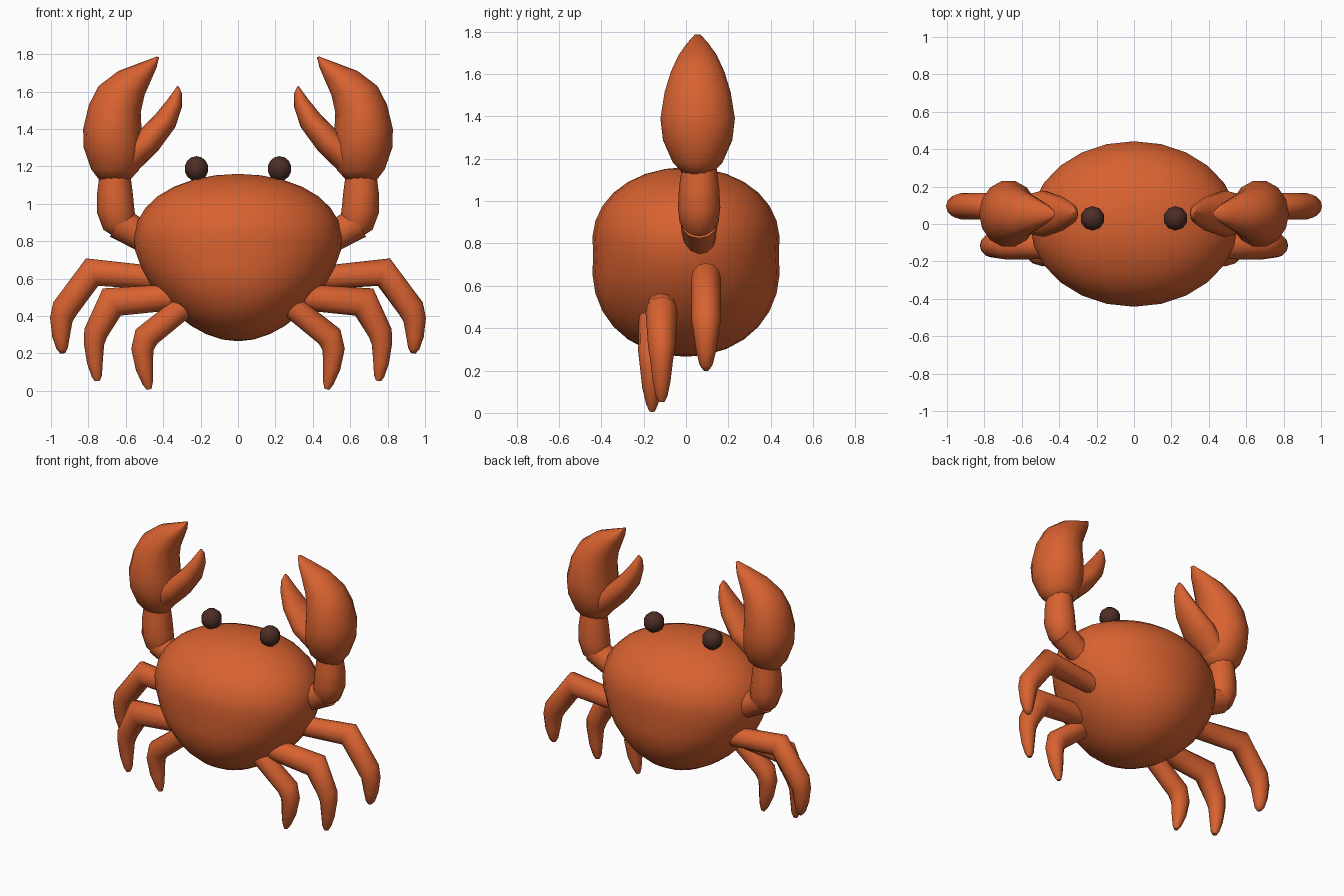
import bpy, bmesh, math
from mathutils import Vector

if "Cube" in bpy.data.objects:
    bpy.data.objects.remove(bpy.data.objects["Cube"])


def material(name, rgb):
    m = bpy.data.materials.new(name)
    m.diffuse_color = (*rgb, 1)
    m.use_nodes = True
    m.node_tree.nodes["Principled BSDF"].inputs["Base Color"].default_value = m.diffuse_color
    return m


SHELL = material("orange shell", (0.69, 0.122, 0.030))
DARK = material("dark brown", (0.072, 0.026, 0.019))


def finish(name, bm, mat, angle=60):
    bmesh.ops.recalc_face_normals(bm, faces=bm.faces)
    mesh = bpy.data.meshes.new(name)
    bm.to_mesh(mesh)
    bm.free()
    mesh.materials.append(mat)
    ob = bpy.data.objects.new(name, mesh)
    bpy.context.collection.objects.link(ob)
    bpy.ops.object.select_all(action='DESELECT')
    ob.select_set(True)
    bpy.context.view_layer.objects.active = ob
    bpy.ops.object.shade_smooth_by_angle(angle=math.radians(angle))
    return ob


def loft(name, rings, sides):
    """Skin elliptical rings (centre, half axis in xz, half depth in y), on both sides."""
    for label, s in (("right", 1), ("left", -1)):
        bm = bmesh.new()
        rows = []
        for c, u, d in rings:
            row = []
            for i in range(sides):
                a = 2 * math.pi * i / sides
                p = c + u * math.cos(a) + Vector((0, d * math.sin(a), 0))
                row.append(bm.verts.new((s * p.x, p.y, p.z)))
            rows.append(row)
        for r0, r1 in zip(rows, rows[1:]):
            for i in range(sides):
                j = (i + 1) % sides
                bm.faces.new((r0[i], r0[j], r1[j], r1[i]))
        bm.faces.new(rows[0])
        bm.faces.new(rows[-1])
        finish(f"{label}_{name}", bm, SHELL)


def limb(name, y, path, sides=12):
    """Round tube along (x, z, radius) points with mitred joints."""
    pts = [Vector((x, y, z)) for x, z, r in path]
    rings = []
    for i, p in enumerate(pts):
        d0 = (p - pts[max(i - 1, 0)]).normalized()
        d1 = (pts[min(i + 1, len(pts) - 1)] - p).normalized()
        t = (d0 + d1).normalized()
        mitre = max(t.dot(d1 if d1.length else d0), 0.7)
        r = path[i][2]
        rings.append((p, Vector((-t.z, 0, t.x)) * (r / mitre), r))
    loft(name, rings, sides)


def pincer(name, y, stations, sides=14):
    """Claw finger from (inner x, inner z, outer x, outer z, half depth) stations."""
    rings = []
    for ix, iz, ox, oz, d in stations:
        a, b = Vector((ix, y, iz)), Vector((ox, y, oz))
        rings.append(((a + b) / 2, (b - a) / 2, d))
    loft(name, rings, sides)


# Body: egg-shaped shell, narrower below
bm = bmesh.new()
bmesh.ops.create_uvsphere(bm, u_segments=24, v_segments=16, radius=1)
for v in bm.verts:
    x, y, z = v.co
    fx = 1 + 0.15 * z if z > 0 else 1 + 0.22 * z
    fy = 1 + 0.15 * abs(z)
    v.co = (0.55 * x * fx, 0.438 * y * fy, 0.75 + z * (0.41 if z > 0 else 0.485))
finish("body", bm, SHELL)

# Eyes
for label, s in (("right", 1), ("left", -1)):
    bm = bmesh.new()
    bmesh.ops.create_uvsphere(bm, u_segments=10, v_segments=7, radius=0.067)
    bmesh.ops.translate(bm, verts=bm.verts, vec=(s * 0.222, 0.03, 1.188))
    finish(f"{label}_eye", bm, DARK)

# Walking legs
limb("upper_leg", 0.095, [(0.40, 0.60, 0.062), (0.78, 0.635, 0.070), (0.925, 0.44, 0.070),
                          (0.945, 0.38, 0.060), (0.946, 0.29, 0.047), (0.940, 0.225, 0.030),
                          (0.936, 0.20, 0.012)])
limb("middle_leg", -0.115, [(0.36, 0.50, 0.070), (0.675, 0.475, 0.076), (0.76, 0.31, 0.064),
                            (0.770, 0.25, 0.054), (0.765, 0.15, 0.042), (0.755, 0.08, 0.028),
                            (0.752, 0.053, 0.014)])
limb("lower_leg", -0.16, [(0.24, 0.49, 0.062), (0.49, 0.29, 0.066), (0.512, 0.22, 0.058),
                          (0.500, 0.12, 0.047), (0.483, 0.04, 0.028), (0.475, 0.008, 0.013)])

# Arms: forearm stub from the body, then a thicker upright wrist
limb("arm", 0.062, [(0.40, 0.765, 0.075), (0.53, 0.835, 0.080), (0.64, 0.90, 0.088)])
limb("wrist", 0.062, [(0.61, 0.86, 0.065), (0.635, 0.90, 0.092), (0.655, 0.97, 0.100),
                      (0.658, 1.06, 0.095), (0.658, 1.16, 0.082)])

# Claws: large outer finger and small thumb
pincer("claw", 0.055, [(0.58, 1.125, 0.74, 1.125, 0.065), (0.53, 1.18, 0.785, 1.185, 0.120),
                       (0.51, 1.28, 0.825, 1.30, 0.168), (0.515, 1.38, 0.828, 1.40, 0.180),
                       (0.52, 1.49, 0.797, 1.53, 0.160), (0.50, 1.58, 0.745, 1.63, 0.130),
                       (0.465, 1.66, 0.64, 1.71, 0.092), (0.435, 1.73, 0.52, 1.755, 0.052),
                       (0.422, 1.785, 0.435, 1.787, 0.014)])
pincer("claw_thumb", 0.055, [(0.68, 1.28, 0.575, 1.14, 0.09), (0.535, 1.385, 0.43, 1.28, 0.125),
                             (0.44, 1.48, 0.335, 1.41, 0.090), (0.375, 1.56, 0.299, 1.52, 0.055),
                             (0.335, 1.615, 0.300, 1.59, 0.028), (0.325, 1.63, 0.315, 1.625, 0.008)])
